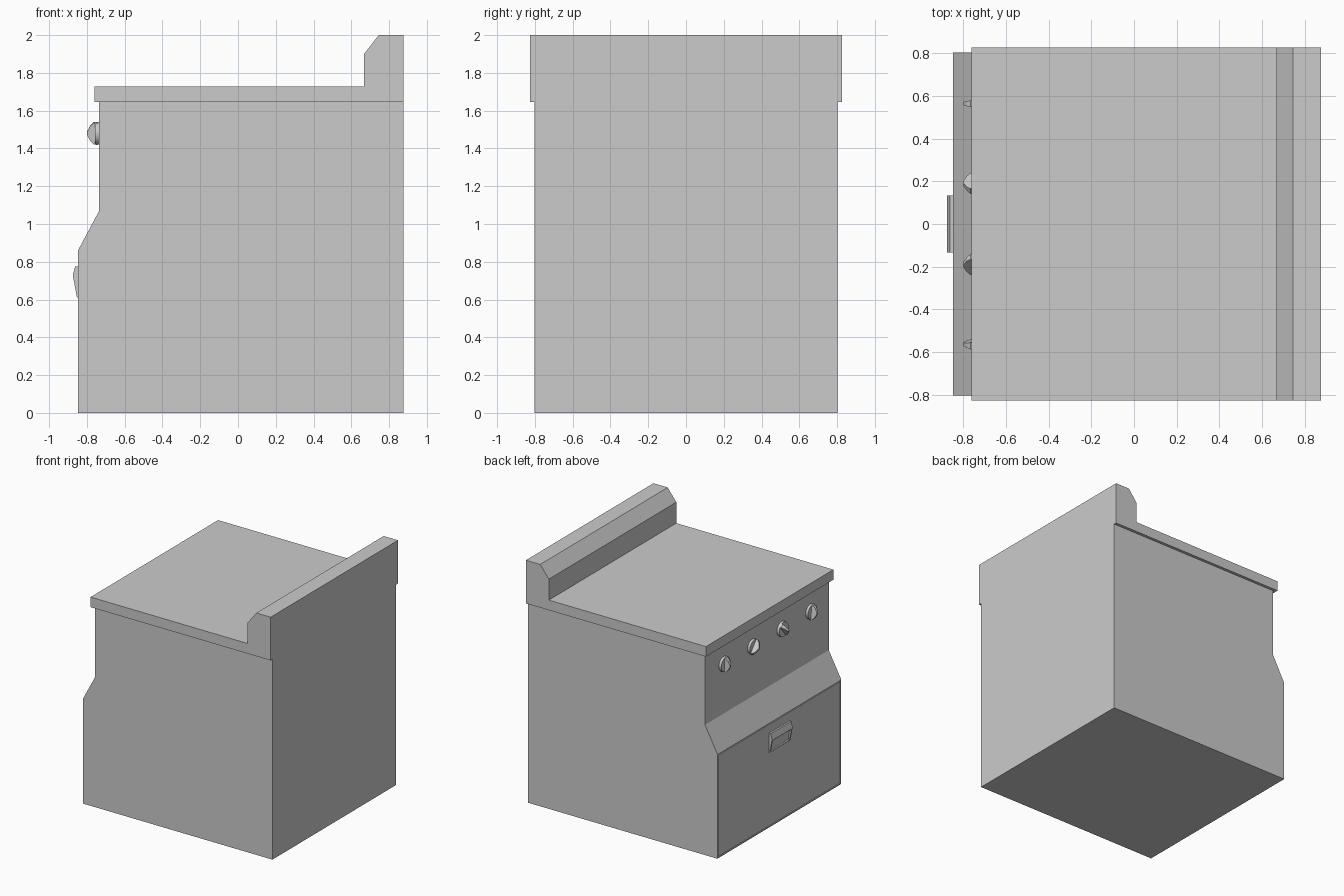
import bpy, bmesh
from math import radians
from mathutils import Matrix, Vector

if "Cube" in bpy.data.objects:
    bpy.data.objects.remove(bpy.data.objects["Cube"])


def finish(bm, name, smooth=False):
    bmesh.ops.recalc_face_normals(bm, faces=bm.faces)
    me = bpy.data.meshes.new(name)
    bm.to_mesh(me)
    bm.free()
    ob = bpy.data.objects.new(name, me)
    bpy.context.collection.objects.link(ob)
    if smooth:
        bpy.context.view_layer.objects.active = ob
        ob.select_set(True)
        bpy.ops.object.shade_smooth_by_angle(angle=radians(35))
        ob.select_set(False)
    return ob


def extrude_profile(pts, half):
    """Closed x-z profile extruded symmetrically along y."""
    bm = bmesh.new()
    f = bm.faces.new([bm.verts.new((x, -half, z)) for x, z in pts])
    r = bmesh.ops.extrude_face_region(bm, geom=[f])
    vs = [v for v in r["geom"] if isinstance(v, bmesh.types.BMVert)]
    bmesh.ops.translate(bm, vec=(0, 2 * half, 0), verts=vs)
    bmesh.ops.recalc_face_normals(bm, faces=bm.faces)
    return bm


# Cabinet with a narrow groove around the oven door
bm = extrude_profile([(-0.847, 0), (0.875, 0), (0.875, 1.645), (-0.735, 1.645),
                      (-0.735, 1.07), (-0.847, 0.86)], 0.803)
bm.faces.ensure_lookup_table()
door = min(bm.faces, key=lambda f: f.calc_center_median().x)
bmesh.ops.inset_region(bm, faces=[door], thickness=0.012)
bmesh.ops.inset_region(bm, faces=[door], thickness=0.001, depth=-0.012)
bmesh.ops.inset_region(bm, faces=[door], thickness=0.006)
bmesh.ops.inset_region(bm, faces=[door], thickness=0.001, depth=0.012)
finish(bm, "cabinet")

# Worktop and rear upstand
finish(extrude_profile([(-0.76, 1.645), (0.875, 1.645), (0.875, 2), (0.745, 2),
                        (0.667, 1.9), (0.667, 1.728), (-0.76, 1.728)], 0.827),
       "worktop")

# Door handle with a recessed grip
bm = extrude_profile([(-0.84, 0.775), (-0.862, 0.775), (-0.875, 0.73),
                      (-0.853, 0.612), (-0.84, 0.612)], 0.134)
grip = max((f for f in bm.faces if f.normal.x < -0.5 and f.normal.z < -0.05),
           key=lambda f: f.calc_area())
bmesh.ops.inset_region(bm, faces=[grip], thickness=0.02)
bmesh.ops.inset_region(bm, faces=[grip], thickness=0.003, depth=-0.012)
finish(bm, "door_handle")


# Control knobs: round base with a tapered, turned grip ridge
def knob(i, y, turn):
    place = Matrix.Translation((0, y, 1.48)) @ Matrix.Rotation(radians(turn), 4, 'X')
    bm = bmesh.new()
    bmesh.ops.create_cone(bm, cap_ends=True, segments=24, radius1=0.06,
                          radius2=0.06, depth=0.025,
                          matrix=place @ Matrix.Translation((-0.7435, 0, 0))
                          @ Matrix.Rotation(radians(90), 4, 'Y'))
    finish(bm, f"knob_base_{i}", True)
    bm = extrude_profile([(-0.745, 0.059), (-0.765, 0.057), (-0.782, 0.04),
                          (-0.799, 0.008), (-0.799, -0.008), (-0.782, -0.04),
                          (-0.765, -0.057), (-0.745, -0.059)], 0.02)
    for v in bm.verts:
        v.co.y *= 1 - 0.6 * (-0.745 - v.co.x) / 0.054
    bm.transform(place)
    finish(bm, f"knob_grip_{i}")


for i, (y, turn) in enumerate([(0.563, 0), (0.19, 40), (-0.19, -40), (-0.563, 8)]):
    knob(i + 1, y, turn)
